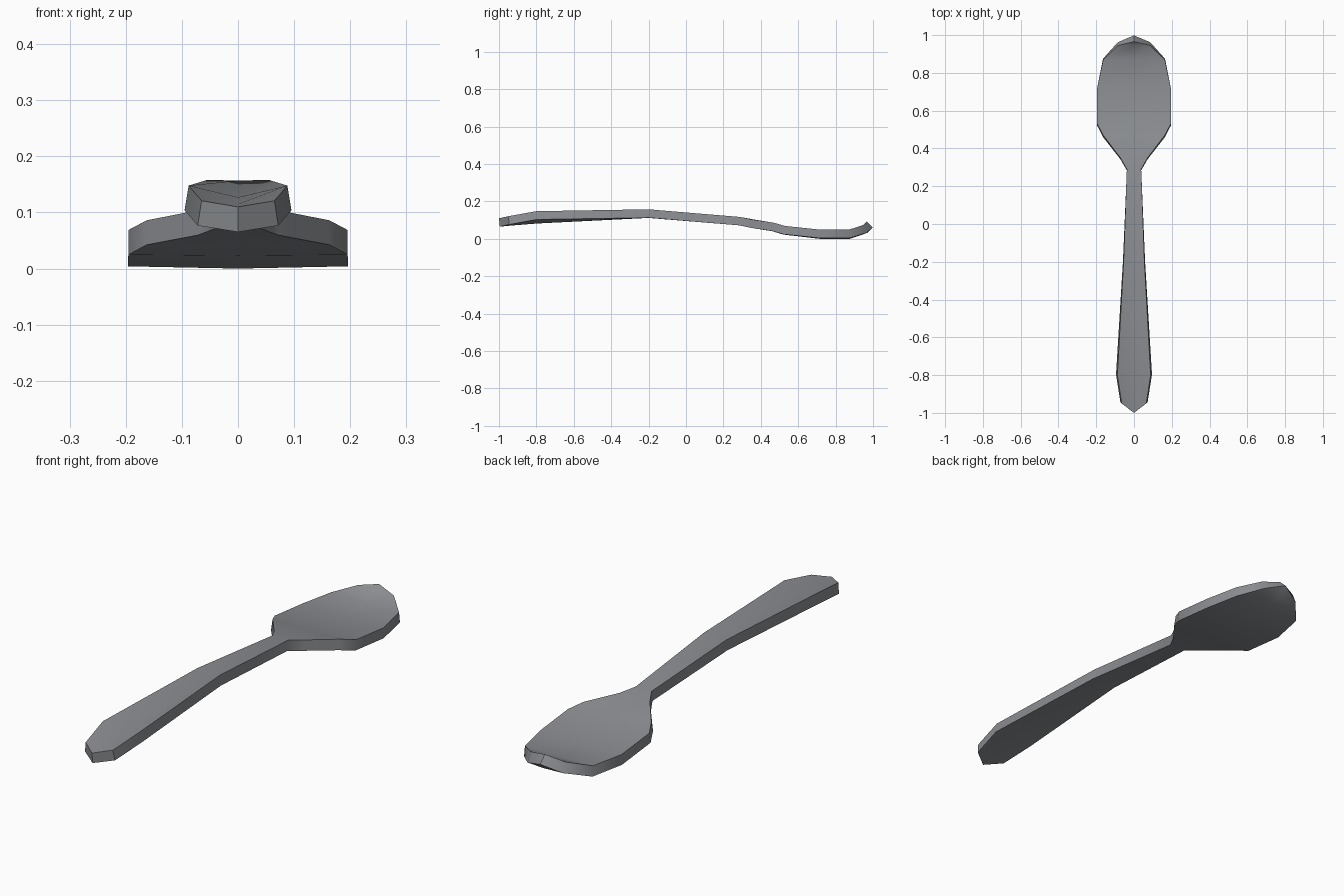
import bpy
import bmesh

if "Cube" in bpy.data.objects:
    bpy.data.objects.remove(bpy.data.objects["Cube"])

# Brushed steel
steel = bpy.data.materials.new("steel grey")
steel.use_nodes = True
colour = (0.26, 0.27, 0.285, 1)
steel.diffuse_color = colour
steel.node_tree.nodes["Principled BSDF"].inputs["Base Color"].default_value = colour

# Upper surface sections: y, half width, centre height, edge height
sections = [
    (-0.95, 0.065, 0.115, 0.121),
    (-0.8, 0.088, 0.127, 0.148),
    (-0.2, 0.055, 0.157, 0.158),
    (0.29, 0.038, 0.117, 0.117),
    (0.35, 0.072, 0.106, 0.104),
    (0.47, 0.163, 0.085, 0.086),
    (0.53, 0.195, 0.067, 0.069),
    (0.72, 0.195, 0.045, 0.049),
    (0.87, 0.163, 0.045, 0.049),
    (0.945, 0.085, 0.07, 0.073),
]
handle_tip = (0, -1, 0.11)
bowl_tip = (0, 0.966, 0.092)

# Open sheet of mirrored sections, closed to a point at both ends
bm = bmesh.new()
rows = [[bm.verts.new(p) for p in ((-w, y, edge), (0, y, mid), (w, y, edge))]
        for y, w, mid, edge in sections]
front, back = bm.verts.new(handle_tip), bm.verts.new(bowl_tip)
for i in range(2):
    bm.faces.new((front, rows[0][i + 1], rows[0][i]))
    bm.faces.new((back, rows[-1][i], rows[-1][i + 1]))
    for a, b in zip(rows, rows[1:]):
        bm.faces.new((a[i], a[i + 1], b[i + 1], b[i]))
mesh = bpy.data.meshes.new("spoon")
bm.to_mesh(mesh)
bm.free()
mesh.materials.append(steel)
spoon = bpy.data.objects.new("spoon", mesh)
bpy.context.collection.objects.link(spoon)

# Thickness below the sheet, then soft shading with crisp rims
bpy.ops.object.select_all(action="DESELECT")
bpy.context.view_layer.objects.active = spoon
spoon.select_set(True)
solid = spoon.modifiers.new("thickness", "SOLIDIFY")
solid.thickness = 0.045
solid.offset = -1
bpy.ops.object.modifier_apply(modifier=solid.name)
bpy.ops.object.shade_smooth_by_angle(angle=0.7)
